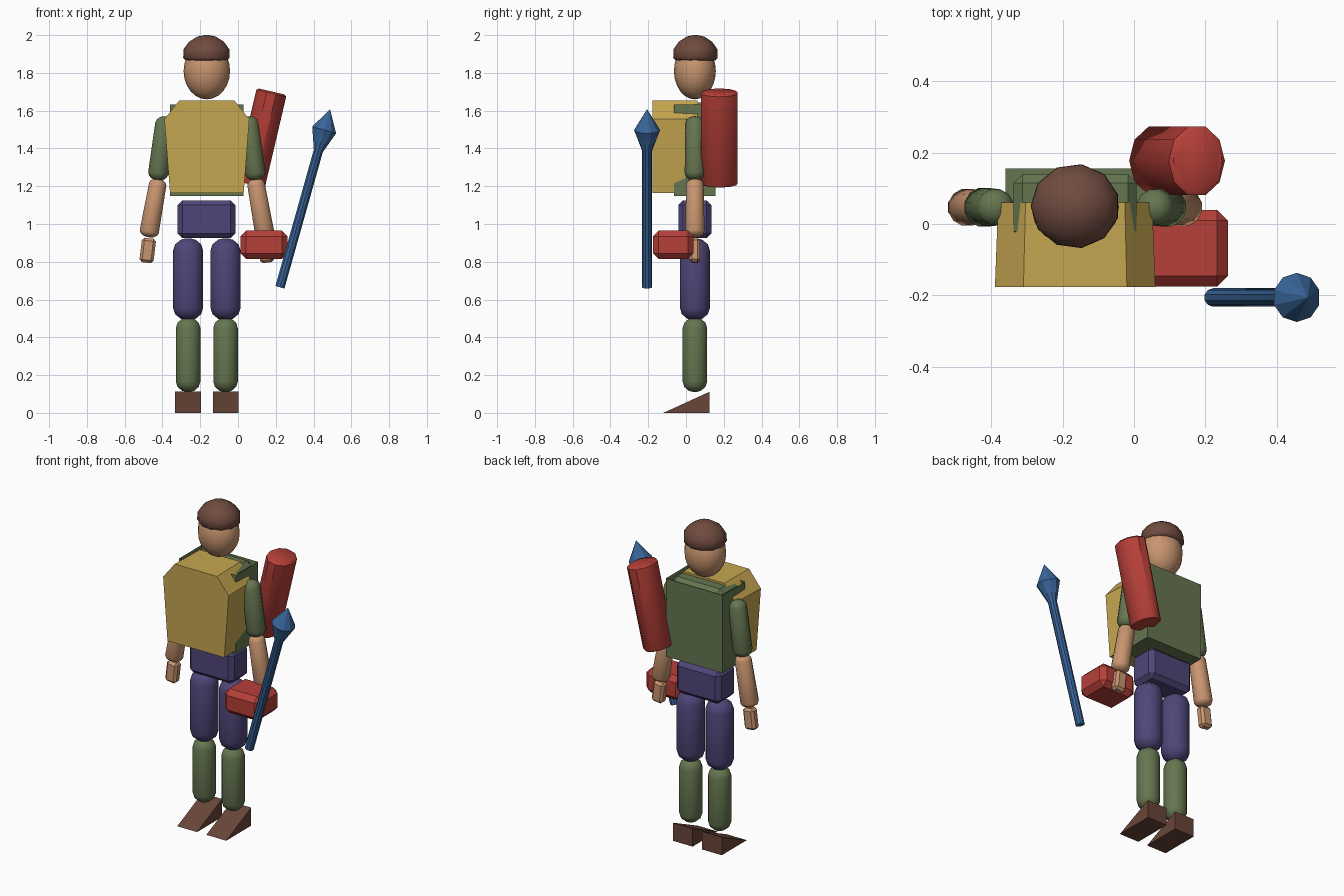
import bpy, bmesh, math
from mathutils import Vector, Matrix

if "Cube" in bpy.data.objects:
    bpy.data.objects.remove(bpy.data.objects["Cube"])

CX, CY = -0.165, 0.047  # body axis


def material(name, rgb):
    m = bpy.data.materials.new(name)
    m.diffuse_color = (*rgb, 1)
    m.use_nodes = True
    m.node_tree.nodes["Principled BSDF"].inputs["Base Color"].default_value = m.diffuse_color
    return m


SKIN = material("skin", (0.58, 0.30, 0.16))
HAIR = material("hair", (0.16, 0.07, 0.05))
GREEN = material("green", (0.13, 0.18, 0.08))
PURPLE = material("purple", (0.08, 0.06, 0.19))
BROWN = material("brown", (0.14, 0.06, 0.04))
YELLOW = material("yellow", (0.56, 0.38, 0.08))
RED = material("red", (0.47, 0.05, 0.04))
BLUE = material("blue", (0.04, 0.13, 0.32))


def finish(name, bm, mat, smooth=None):
    bmesh.ops.recalc_face_normals(bm, faces=bm.faces)
    me = bpy.data.meshes.new(name)
    bm.to_mesh(me)
    bm.free()
    ob = bpy.data.objects.new(name, me)
    bpy.context.collection.objects.link(ob)
    me.materials.append(mat)
    if smooth:
        bpy.ops.object.select_all(action='DESELECT')
        ob.select_set(True)
        bpy.context.view_layer.objects.active = ob
        bpy.ops.object.shade_smooth_by_angle(angle=math.radians(smooth))
    return ob


def box(name, center, size, mat, bevel=0.0, tilt=0.0):
    bm = bmesh.new()
    bmesh.ops.create_cube(bm, size=1, matrix=Matrix.Diagonal((*size, 1)))
    if bevel:
        bmesh.ops.bevel(bm, geom=bm.edges[:], offset=bevel, segments=1,
                        affect='EDGES', profile=0.5)
    bm.transform(Matrix.Translation(center) @ Matrix.Rotation(tilt, 4, 'Y'))
    return finish(name, bm, mat)


def lathe(name, p0, p1, profile, mat, seg=12, depth=1.0, smooth=50, turn=0.5):
    """Rings of (distance, radius) along the axis p0 to p1; depth scales y."""
    p0, p1 = Vector(p0), Vector(p1)
    w = (p1 - p0).normalized()
    v = Vector((0, 1, 0))
    u = v.cross(w)
    bm = bmesh.new()
    rings = []
    for t, r in profile:
        ring = []
        for i in range(seg):
            a = (i + turn) * math.tau / seg
            ring.append(bm.verts.new(p0 + w * t + u * r * math.cos(a)
                                     + v * r * depth * math.sin(a)))
        rings.append(ring)
    for a, b in zip(rings, rings[1:]):
        for i in range(seg):
            j = (i + 1) % seg
            bm.faces.new((a[i], a[j], b[j], b[i]))
    bm.faces.new(rings[0])
    bm.faces.new(rings[-1])
    return finish(name, bm, mat, smooth)


def capsule(name, p0, p1, r, mat, cap, seg=16, r2=None):
    """Limb with rounded ends of height cap."""
    length = (Vector(p1) - Vector(p0)).length
    r2 = r2 or r
    angles = [math.radians(a) for a in (8, 30, 60, 90)]
    prof = [(cap * (1 - math.cos(a)), r * math.sin(a)) for a in angles]
    prof += [(length - cap * (1 - math.cos(a)), r2 * math.sin(a))
             for a in reversed(angles)]
    return lathe(name, p0, p1, prof, mat, seg)


def extrude(name, pts, lo, hi, axis, mat, hi_scale=1.0):
    """Prism from a 2D outline, along x ('X': points are y,z) or y ('Y': x,z)."""
    bm = bmesh.new()
    mid = sum(p[0] for p in pts) / len(pts)
    rings = []
    for d, s in ((lo, 1.0), (hi, hi_scale)):
        q = [(mid + (a - mid) * s, b) for a, b in pts]
        rings.append([bm.verts.new((d, a, b) if axis == 'X' else (a, d, b))
                      for a, b in q])
    a, b = rings
    n = len(pts)
    bm.faces.new(a)
    bm.faces.new(b)
    for i in range(n):
        j = (i + 1) % n
        bm.faces.new((a[i], a[j], b[j], b[i]))
    return finish(name, bm, mat)


# head and hair
bm = bmesh.new()
bmesh.ops.create_uvsphere(bm, u_segments=16, v_segments=12, radius=1,
                          matrix=Matrix.Translation((CX, CY, 1.81))
                          @ Matrix.Diagonal((0.123, 0.111, 0.15, 1)))
finish("head", bm, SKIN, 60)
lathe("hair", (CX, 0.05, 1.865), (CX, 0.05, 2.0),
      [(0, 0.112), (0.015, 0.125), (0.06, 0.124), (0.10, 0.094),
       (0.127, 0.05), (0.135, 0.012)], HAIR, seg=11, depth=0.95, smooth=60)

# torso, with a sleeve-like vest around it
box("torso", (CX, CY, 1.40), (0.345, 0.185, 0.485), GREEN, 0.025)
vest = extrude("vest", [(-0.36, 1.148), (0.03, 1.148), (0.03, 1.632), (-0.36, 1.632)],
               -0.064, 0.155, 'Y', GREEN)
bm = bmesh.new()
bm.from_mesh(vest.data)
bmesh.ops.delete(bm, geom=[f for f in bm.faces if f.normal.z > 0.9], context='FACES_ONLY')
bm.to_mesh(vest.data)
bm.free()

# chest pack
extrude("chest_pack", [(-0.36, 1.165), (0.03, 1.165), (0.06, 1.555), (-0.02, 1.655),
                       (-0.31, 1.655), (-0.39, 1.555)], -0.177, 0.06, 'Y', YELLOW, 0.96)

# hips
box("hips", (CX - 0.002, CY, 1.025), (0.305, 0.175, 0.20), PURPLE, 0.025)

# limbs on both sides
for side, s in (("right", -1), ("left", 1)):
    def P(dx, z):
        return (CX + s * dx, CY, z)
    capsule(side + "_upper_arm", P(0.262, 1.23), P(0.218, 1.57), 0.056, GREEN, 0.04, 12, 0.052)
    capsule(side + "_forearm", P(0.310, 0.93), P(0.255, 1.24), 0.053, SKIN, 0.03, 12, 0.048)
    box(side + "_hand", P(0.313, 0.86), (0.075, 0.056, 0.13), SKIN, 0.014, -s * 0.12)
    capsule(side + "_thigh", P(0.099, 0.49), P(0.099, 0.925), 0.081, PURPLE, 0.065)
    capsule(side + "_shin", P(0.099, 0.11), P(0.099, 0.505), 0.066, GREEN, 0.055)
    x = CX + s * 0.1
    extrude(side + "_shoe", [(-0.12, 0), (0.125, 0), (0.125, 0.112)],
            x - 0.068, x + 0.068, 'X', BROWN)

# quiver on the back
lathe("quiver", (0.063, 0.177, 1.21), (0.178, 0.177, 1.70),
      [(0, 0.075), (0.01, 0.081), (0.495, 0.081), (0.505, 0.07)], RED,
      seg=10, depth=1.25, smooth=40, turn=0)

# side pouch
box("pouch", (0.138, -0.068, 0.89), (0.25, 0.215, 0.15), RED, 0.03)

# spear: shaft and pointed head
lathe("spear", (0.222, -0.206, 0.665), (0.487, -0.206, 1.607),
      [(0, 0.026), (0.75, 0.026), (0.865, 0.069), (0.978, 0.001)], BLUE,
      seg=10, smooth=30)
